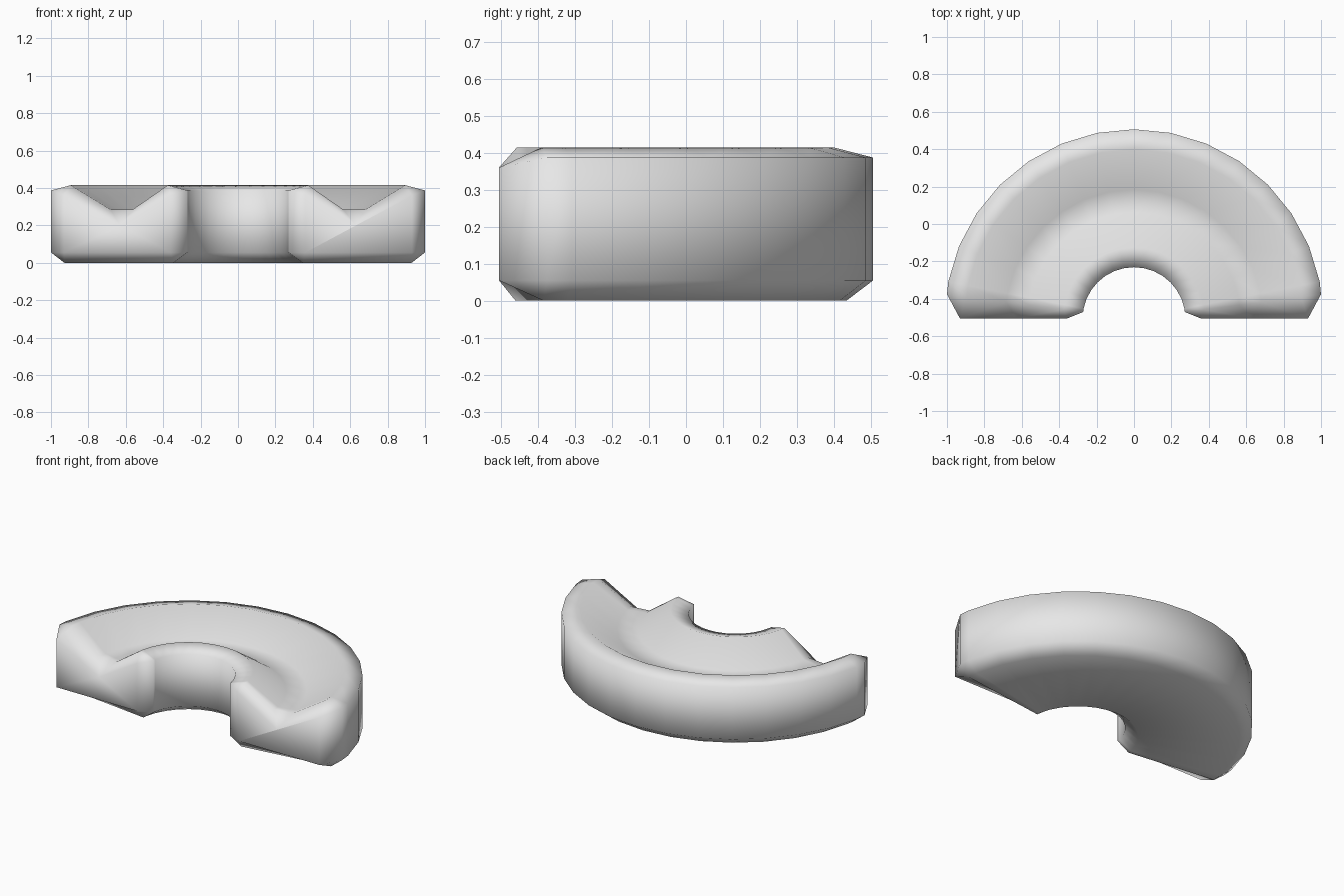
import bpy, bmesh, math

cube = bpy.data.objects.get("Cube")
if cube:
    bpy.data.objects.remove(cube, do_unlink=True)

# Grey body material
mat = bpy.data.materials.new("light_grey")
mat.use_nodes = True
grey = (0.8, 0.8, 0.8, 1.0)
mat.diffuse_color = grey
mat.node_tree.nodes["Principled BSDF"].inputs["Base Color"].default_value = grey

CENTRE_Y = -0.506
STEP = math.pi / 16

# Grooved cross-section as (radius, height), chamfered at every corner
profile = [(0.275, 0.055), (0.35, 0), (0.94, 0), (1.0125, 0.055),
           (1.0125, 0.387), (0.905, 0.415), (0.69, 0.285), (0.57, 0.285),
           (0.38, 0.415), (0.275, 0.387)]
# Inset end section: one corner for each chamfer pair
cap = [(0.36, 0.055), (0.93, 0.055), (0.93, 0.36), (0.63, 0.2), (0.36, 0.36)]

bm = bmesh.new()


def section(points, angle, scale=1.0):
    c, s = math.cos(angle) * scale, math.sin(angle) * scale
    return [bm.verts.new((r * c, CENTRE_Y + r * s, z)) for r, z in points]


def bridge(a, b):
    n = len(a)
    for i in range(n):
        j = (i + 1) % n
        bm.faces.new((a[i], a[j], b[j], b[i]))


# Half-ring sweep, cut short at both ends by the end chamfer
end = math.radians(7.4)
end_scale = math.cos(STEP / 2) / math.cos(end - STEP / 2)
rings = [section(profile, end, end_scale)]
rings += [section(profile, i * STEP) for i in range(1, 16)]
rings += [section(profile, math.pi - end, end_scale)]
for a, b in zip(rings, rings[1:]):
    bridge(a, b)

# Chamfered flat ends
for ring, angle in ((rings[0], 0), (rings[-1], math.pi)):
    corners = section(cap, angle)
    bm.faces.new(corners)
    for i in range(5):
        j = (i + 1) % 5
        first, second, following = ring[2 * i], ring[2 * i + 1], ring[(2 * i + 2) % 10]
        bm.faces.new((corners[i], first, second))
        bm.faces.new((corners[i], second, following, corners[j]))

bmesh.ops.recalc_face_normals(bm, faces=bm.faces)
for face in bm.faces:
    face.smooth = True

mesh = bpy.data.meshes.new("grooved_half_ring")
bm.to_mesh(mesh)
bm.free()
mesh.materials.append(mat)
obj = bpy.data.objects.new("grooved_half_ring", mesh)
bpy.context.collection.objects.link(obj)
